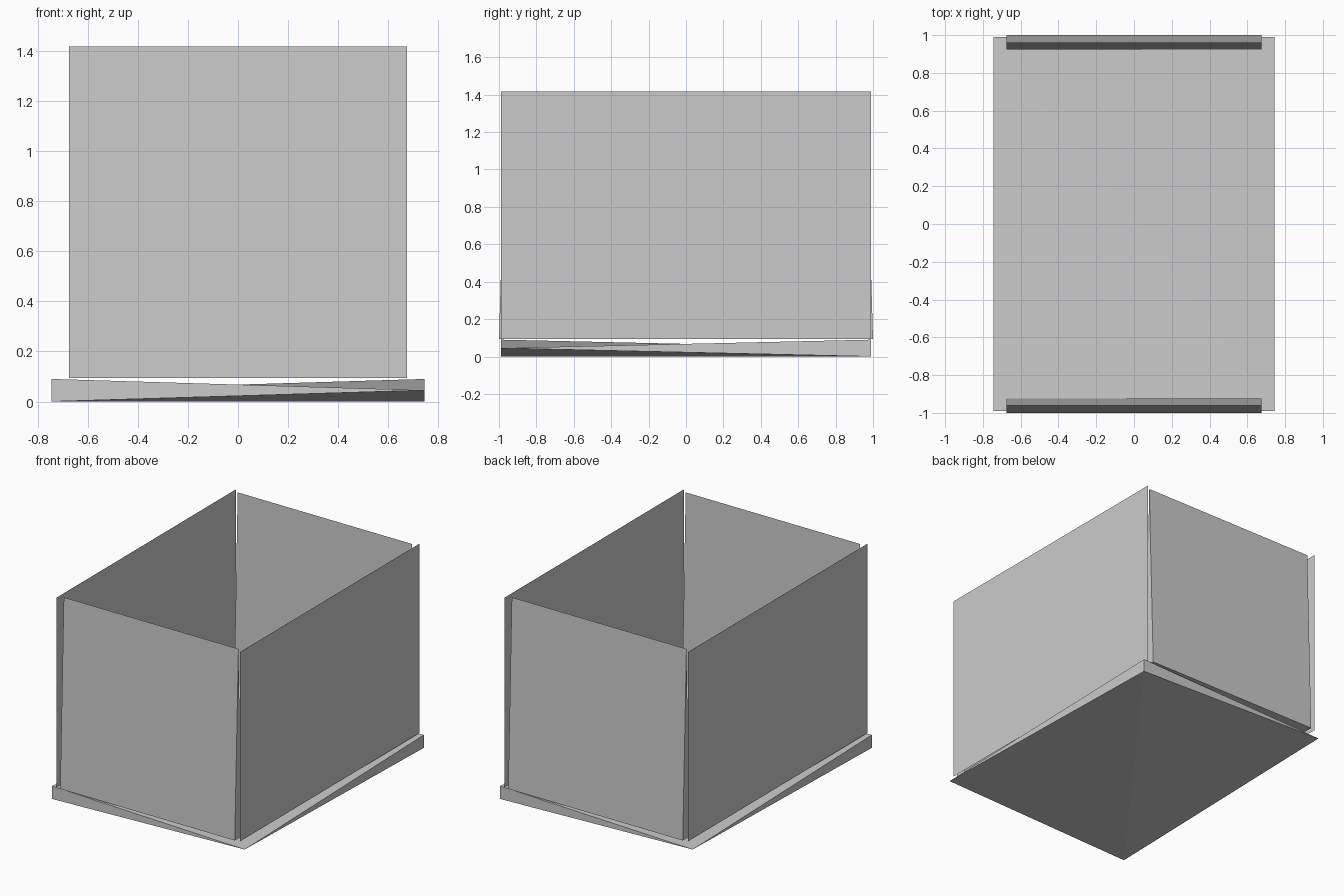
import bpy

if "Cube" in bpy.data.objects:
    bpy.data.objects.remove(bpy.data.objects["Cube"])


def make_part(name, verts, faces):
    mesh = bpy.data.meshes.new(name)
    mesh.from_pydata(verts, [], faces)
    mesh.update()
    obj = bpy.data.objects.new(name, mesh)
    bpy.context.collection.objects.link(obj)
    return obj


# Warped base slab: full thickness at two opposite corners, pinched at the others
X, Y, H = 0.745, 0.99, 0.09
make_part(
    "base_slab",
    [(-X, -Y, 0), (-X, -Y, H), (X, Y, 0), (X, Y, H), (X, -Y, H / 2), (-X, Y, H / 2)],
    [(1, 4, 5), (3, 5, 4),                            # folded top
     (0, 2, 4), (0, 5, 2),                            # folded bottom
     (0, 4, 1), (4, 2, 3), (2, 5, 3), (5, 0, 1)],     # tapering rims
)

Z0, Z1 = 0.093, 1.417

# Thin side walls
for side, s in (("left", -1), ("right", 1)):
    x = 0.71 * s
    loop = (0, 1, 2, 3) if s > 0 else (3, 2, 1, 0)
    make_part(side + "_wall",
              [(x, -Y, Z0), (x, Y, Z0), (x, Y, Z1), (x, -Y, Z1)], [loop])

# Wedge-shaped end walls: thick at the foot, sharp at the top
W = 0.675
for side, s in (("front", -1), ("back", 1)):
    profile = [(1.0 * s, Z0), (0.923 * s, Z0), (0.96 * s, Z1)]
    verts = [(x, y, z) for x in (-W, W) for y, z in profile]
    faces = [(0, 1, 2), (5, 4, 3), (0, 3, 4, 1), (1, 4, 5, 2), (2, 5, 3, 0)]
    if s < 0:
        faces = [f[::-1] for f in faces]
    make_part(side + "_wall", verts, faces)
